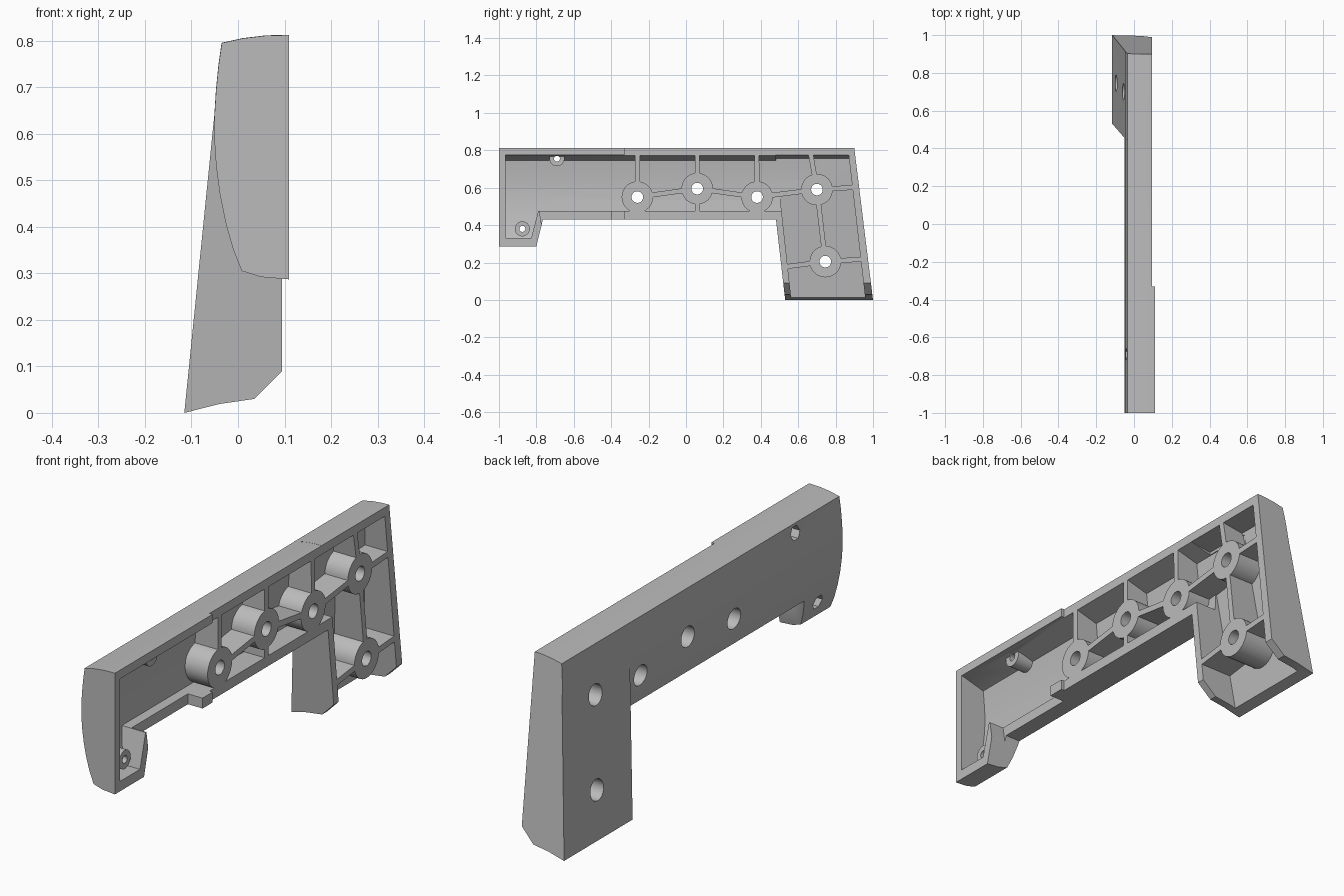
import bpy, bmesh, math
from mathutils import Vector

if "Cube" in bpy.data.objects:
    bpy.data.objects.remove(bpy.data.objects["Cube"])

grey = bpy.data.materials.new("plain grey")
grey.use_nodes = True
grey.diffuse_color = (0.5, 0.5, 0.5, 1)
grey.node_tree.nodes["Principled BSDF"].inputs["Base Color"].default_value = (0.5, 0.5, 0.5, 1)

RIM = 0.095      # open edge of the rear part
FAR = 0.3        # overshoot for cutters


def prism(name, points, lo, hi, axis="x"):
    """Extrude a (y, z) outline along x, or an (x, z) outline along y."""
    bm = bmesh.new()
    place = (lambda p: (lo, *p)) if axis == "x" else (lambda p: (p[0], lo, p[1]))
    face = bm.faces.new([bm.verts.new(place(p)) for p in points])
    ext = bmesh.ops.extrude_face_region(bm, geom=[face])
    move = Vector((hi - lo, 0, 0) if axis == "x" else (0, hi - lo, 0))
    bmesh.ops.translate(bm, vec=move, verts=[v for v in ext["geom"] if isinstance(v, bmesh.types.BMVert)])
    bmesh.ops.recalc_face_normals(bm, faces=bm.faces)
    mesh = bpy.data.meshes.new(name)
    bm.to_mesh(mesh)
    bm.free()
    mesh.materials.append(grey)
    obj = bpy.data.objects.new(name, mesh)
    bpy.context.collection.objects.link(obj)
    return obj


def disc(name, y, z, radius, lo, hi, sides=40):
    ring = [2 * math.pi * i / sides for i in range(sides)]
    return prism(name, [(y + radius * math.cos(a), z + radius * math.sin(a)) for a in ring], lo, hi)


def bar(name, a, b, width=0.026):
    """Straight rib between two (y, z) points."""
    a, b = Vector(a), Vector(b)
    side = (b - a).orthogonal().normalized() * width / 2
    return prism(name, [a + side, b + side, b - side, a - side], -FAR, RIM)


def combine(target, tool, operation):
    mod = target.modifiers.new("combine", "BOOLEAN")
    mod.operation, mod.solver, mod.object = operation, "EXACT", tool
    bpy.context.view_layer.objects.active = target
    bpy.ops.object.modifier_apply(modifier=mod.name)
    bpy.data.objects.remove(tool)


def crossed(name, outline, section, reach):
    """Solid with a given side outline and a given cross-section."""
    obj = prism(name, outline, -FAR, reach)
    combine(obj, prism("section", section, -1.2, 1.2, "y"), "INTERSECT")
    return obj


# Curved outer skin of the long body, top to bottom
skin = [(-0.035, 0.795), (-0.042, 0.745), (-0.047, 0.695), (-0.0505, 0.64), (-0.051, 0.59),
        (-0.047, 0.53), (-0.039, 0.47), (-0.027, 0.41), (-0.011, 0.353), (0.008, 0.305)]
crown = [(0.11, 0.812), (0.06, 0.811), (0.01, 0.805)]

# Long body with a down-turned nose
shell = crossed("stock_shell",
                [(-1, 0.9), (0.7, 0.9), (0.7, 0.43), (-0.765, 0.43), (-0.8, 0.287), (-0.8, 0.2), (-1, 0.2)],
                crown + skin + [(0.05, 0.292), (0.11, 0.287)], 0.2)

# Leg at the rear, with a flat outer face and a chamfered foot
leg_section = [(0.097, 0.812), (0.06, 0.811), (0.01, 0.805)] + skin[:4] + [
    (-0.115, 0), (-0.04, 0.019), (0.035, 0.03), (0.097, 0.092)]
leg_section = [(x - 0.0004, z + (0.0004 if z > 0.7 else 0)) for x, z in leg_section]
leg = crossed("leg", [(0.427, 0.9), (0.889, 0.9), (1.006, -0.05), (0.536, -0.05)], leg_section, 0.2)
combine(shell, leg, "UNION")
combine(shell, prism("rim_step", [(-0.33, -0.1), (1.1, -0.1), (1.1, 0.9), (-0.33, 0.9)], RIM, FAR), "DIFFERENCE")

# Hollow of the body and of the leg, which is open at its foot
hollow = crossed("body_hollow",
                 [(-0.965, 0.85), (0.7, 0.85), (0.7, 0.475), (-0.79, 0.475), (-0.828, 0.33), (-0.965, 0.33)],
                 [(0.25, 0.775), (0.1, 0.774)] + [(x + 0.036, min(z, 0.757)) for x, z in skin if z < 0.75]
                 + [(0.05, 0.3), (0.25, 0.3)], FAR)
leg_hollow = crossed("leg_hollow", [(0.47, 0.85), (0.861, 0.85), (0.971, -0.1), (0.574, -0.1)],
                     [(0.26, 0.7755), (0.1, 0.7745), (-0.002, 0.7575), (-0.012, 0.62), (-0.077, -0.08), (0.26, -0.08)],
                     FAR + 0.01)
combine(hollow, leg_hollow, "UNION")

# Bosses and ribs stay standing inside the hollow
bosses = [(-0.26, 0.55), (0.06, 0.595), (0.38, 0.55), (0.7, 0.59), (0.745, 0.205)]
posts = [(-0.69, 0.755), (-0.875, 0.38)]
for a, b in zip(bosses, bosses[1:]):
    combine(hollow, bar("link_rib", a, b), "DIFFERENCE")
for a, b in [(bosses[0], (-0.26, 0.82)), ((0.06, 0.44), (0.06, 0.82)), (bosses[2], (0.378, 0.82)),
             (bosses[3], (0.66, 0.82)), (bosses[3], (0.92, 0.603)),
             ((0.52, 0.176), bosses[4]), (bosses[4], (0.97, 0.22))]:
    combine(hollow, bar("wall_rib", a, b), "DIFFERENCE")
for y, z in bosses:
    combine(hollow, disc("boss", y, z, 0.084, -FAR, RIM), "DIFFERENCE")
for y, z in posts:
    combine(hollow, disc("post", y, z, 0.04, -FAR, 0.07), "DIFFERENCE")
combine(shell, hollow, "DIFFERENCE")

# Lowered edge between the nose and the small lug
combine(shell, prism("edge_cut", [(-0.785, 0.482), (-0.4, 0.482), (-0.4, 0.4), (-0.772, 0.4)], 0.04, FAR), "DIFFERENCE")

# Screw holes with wider outer recesses, hexagonal on the small posts
for y, z in bosses:
    combine(shell, disc("hole", y, z, 0.031, -FAR, FAR), "DIFFERENCE")
    combine(shell, disc("recess", y, z, 0.045, -FAR, 0.03), "DIFFERENCE")
for y, z in posts:
    combine(shell, disc("hole", y, z, 0.016, -FAR, FAR, 24), "DIFFERENCE")
    combine(shell, disc("nut_recess", y, z, 0.032, -FAR, 0.03, 6), "DIFFERENCE")

bpy.ops.object.select_all(action="DESELECT")
shell.select_set(True)
bpy.context.view_layer.objects.active = shell
bpy.ops.object.shade_smooth_by_angle(angle=math.radians(25))
